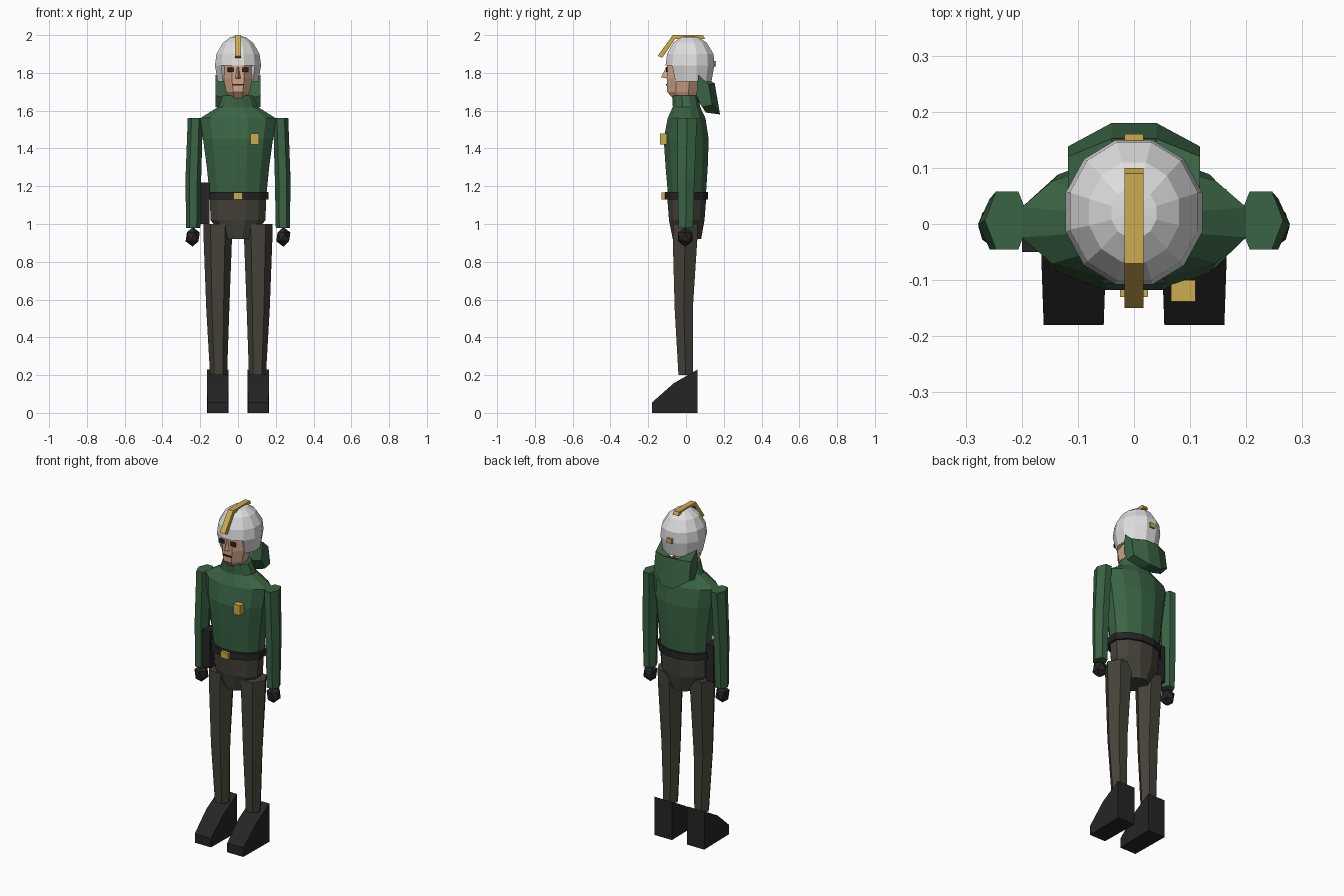
import bpy, bmesh, math
from mathutils import Vector

if "Cube" in bpy.data.objects:
    bpy.data.objects.remove(bpy.data.objects["Cube"], do_unlink=True)


def material(name, *rgb):
    lin = [((c / 255 + 0.055) / 1.055) ** 2.4 for c in rgb] + [1]
    m = bpy.data.materials.new(name)
    m.use_nodes = True
    m.diffuse_color = lin
    m.node_tree.nodes["Principled BSDF"].inputs["Base Color"].default_value = lin
    return m


green = material("jacket green", 58, 100, 68)
brown = material("trouser brown", 69, 66, 57)
black = material("boot black", 37, 37, 38)
white = material("helmet white", 222, 222, 222)
gold = material("trim gold", 204, 172, 78)
skin = material("skin", 212, 168, 136)


def finish(name, bm, mat):
    bmesh.ops.recalc_face_normals(bm, faces=bm.faces)
    me = bpy.data.meshes.new(name)
    bm.to_mesh(me)
    bm.free()
    me.materials.append(mat)
    ob = bpy.data.objects.new(name, me)
    bpy.context.collection.objects.link(ob)
    return ob


def ring(n, z, rx, y0, y1, cx=0, turn=0.5):
    """Regular n-gon stretched to half width rx and to depth y0..y1."""
    k = 1 / math.cos(turn * 2 * math.pi / n)
    pts = []
    for i in range(n):
        a = 2 * math.pi * (i + turn) / n
        pts.append((cx + rx * k * math.cos(a),
                    (y0 + y1) / 2 + (y1 - y0) / 2 * k * math.sin(a), z))
    return pts


def hex_ring(z, x0, x1, y0, y1, side):
    """Hexagon with corners facing left and right."""
    cx, rx, cy, ry = (x0 + x1) / 2, (x1 - x0) / 2, (y0 + y1) / 2, (y1 - y0) / 2
    shape = [(1, 0), (.5, 1), (-.5, 1), (-1, 0), (-.5, -1), (.5, -1)]
    return [(side * (cx + rx * u), cy + ry * v, z) for u, v in shape]


def loft(name, rings, mat, cap=True):
    bm = bmesh.new()
    loops = [[bm.verts.new(p) for p in r] for r in rings]
    for a, b in zip(loops, loops[1:]):
        n = len(a)
        for i in range(n):
            bm.faces.new((a[i], a[(i + 1) % n], b[(i + 1) % n], b[i]))
    if cap:
        bm.faces.new(loops[0])
        bm.faces.new(loops[-1])
    return finish(name, bm, mat)


def box(name, x0, x1, y0, y1, z0, z1, mat):
    base = [(x0, y0), (x1, y0), (x1, y1), (x0, y1)]
    return loft(name, [[(x, y, z) for x, y in base] for z in (z0, z1)], mat)


def extrude_x(name, profile, xs, mat):
    return loft(name, [[(x, y, z) for y, z in profile] for x in xs], mat)


# Jacket with collar
loft("jacket", [ring(12, *r) for r in (
    (1.15, .15, -.095, .105), (1.3, .165, -.108, .115), (1.45, .185, -.118, .12),
    (1.56, .2, -.097, .103), (1.62, .105, -.07, .075), (1.68, .08, -.072, .065))], green)

# Hood hanging behind the neck
side_cut = [(.065, 1.79), (.12, 1.74), (.138, 1.63), (.085, 1.62), (.055, 1.68)]
mid_cut = [(.09, 1.72), (.152, 1.745), (.18, 1.58), (.105, 1.59), (.06, 1.66)]
loft("hood", [[(x, y, z) for y, z in cut] for x, cut in (
    (-.118, side_cut), (-.04, mid_cut), (.04, mid_cut), (.118, side_cut))], green)

# Trouser seat and belt
loft("trouser_seat", [ring(12, *r) for r in (
    (.92, .068, -.07, .08), (1.02, .145, -.09, .098), (1.15, .15, -.1, .108))], brown)
loft("belt", [ring(12, z, .162, -.112, .117) for z in (1.13, 1.17)], black)
box("belt_buckle", -.025, .025, -.13, -.1, 1.13, 1.168, gold)
box("chest_badge", .066, .11, -.138, -.1, 1.42, 1.48, gold)
box("holster", -.2, -.15, -.05, .025, 1.0, 1.22, black)

# Limbs, one set per side
boot_profile = [(.062, 0), (.062, .23), (-.065, .157), (-.18, .055), (-.18, 0)]
for side, label in ((1, "left"), (-1, "right")):
    loft(label + "_arm", [hex_ring(*r, side) for r in (
        (.98, .2, .275, -.04, .037), (1.24, .195, .278, -.045, .045),
        (1.56, .186, .266, -.045, .058))], green)
    loft(label + "_leg", [hex_ring(*r, side) for r in (
        (.2, .058, .148, -.04, .036), (.55, .046, .168, -.06, .036),
        (.92, .032, .182, -.07, .06), (1.0, .03, .184, -.07, .062))], brown)
    boot = extrude_x(label + "_boot", boot_profile, (side * .05, side * .165), black)
    for v in boot.data.vertices:
        if v.co.y < -.1:
            v.co.x += .004 * (1 if abs(v.co.x) < .1 else -1) * side
    bm = bmesh.new()
    bmesh.ops.create_icosphere(bm, subdivisions=1, radius=1)
    for v in bm.verts:
        v.co = Vector((side * .24 + .042 * v.co.x, -.004 + .045 * v.co.y,
                       .932 + .052 * v.co.z))
    finish(label + "_glove", bm, black)

# Head with nose
loft("head", [ring(8, *r) for r in (
    (1.665, .045, -.07, .05), (1.7, .062, -.1, .06), (1.77, .078, -.102, .07),
    (1.88, .08, -.1, .09))], skin)
loft("nose", [[(-.018, -.095, 1.77), (.018, -.095, 1.77), (0, -.132, 1.776)],
              [(-.008, -.095, 1.83), (.008, -.095, 1.83), (0, -.106, 1.83)]], skin)
for side, label in ((1, "left"), (-1, "right")):
    x0, x1 = sorted((side * .02, side * .056))
    box(label + "_eye", x0, x1, -.106, -.098, 1.805, 1.828, black)
box("mouth", -.028, .028, -.106, -.098, 1.733, 1.742, black)

# Helmet shell with the face opening cut out of its lower front
helmet = loft("helmet", [ring(12, *r) for r in (
    (1.755, .108, -.085, .135), (1.84, .122, -.108, .15), (1.9, .114, -.1, .146),
    (1.96, .08, -.068, .11), (1.99, .04, -.025, .065))], white, cap=False)
bm = bmesh.new()
bm.from_mesh(helmet.data)
front = [f for f in bm.faces if f.calc_center_median().z < 1.83
         and f.calc_center_median().y < -.05]
bmesh.ops.delete(bm, geom=front, context='FACES')
top = [e for e in bm.edges if e.is_boundary and min(v.co.z for v in e.verts) > 1.95]
crown = bmesh.ops.contextual_create(bm, geom=top)["faces"]
bmesh.ops.poke(bm, faces=crown, offset=.005)
bmesh.ops.recalc_face_normals(bm, faces=bm.faces)
bm.to_mesh(helmet.data)
bm.free()
shell = helmet.modifiers.new("thickness", 'SOLIDIFY')
shell.thickness = .02
shell.offset = -1

# Gold crest and rear clip
extrude_x("helmet_crest", [(-.15, 1.89), (-.07, 2.0), (.09, 2.0), (.1, 1.98),
                           (-.058, 1.98), (-.125, 1.88)], (-.017, .017), gold)
box("rear_clip", -.017, .017, .135, .16, 1.835, 1.862, gold)
